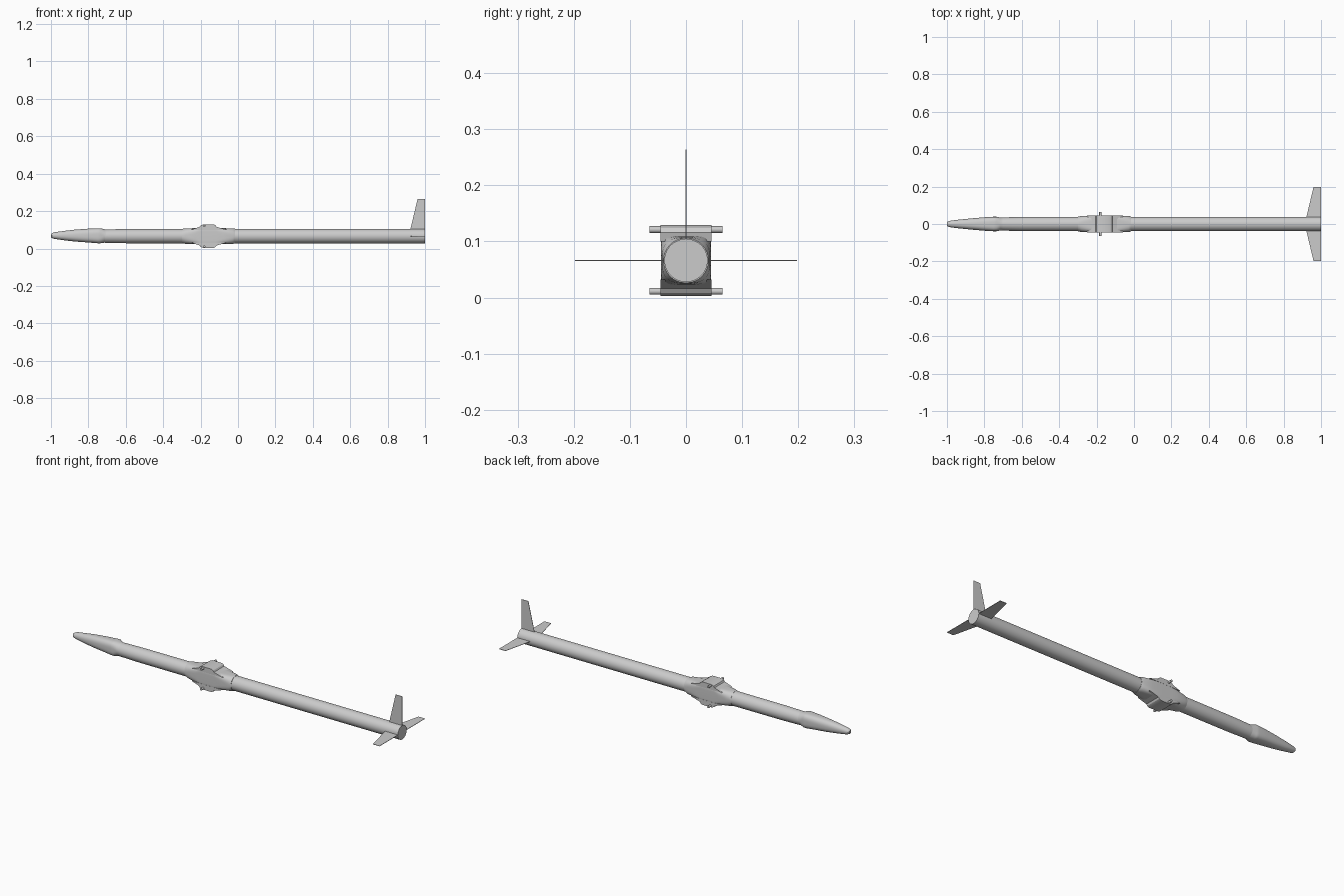
import bpy, bmesh, math
from mathutils import Matrix

if "Cube" in bpy.data.objects:
    bpy.data.objects.remove(bpy.data.objects["Cube"])

AXIS = 0.066
SIDES = 48


def finish(name, bm, angle=30):
    bmesh.ops.recalc_face_normals(bm, faces=bm.faces)
    me = bpy.data.meshes.new(name)
    bm.to_mesh(me)
    bm.free()
    ob = bpy.data.objects.new(name, me)
    bpy.context.collection.objects.link(ob)
    bpy.context.view_layer.objects.active = ob
    ob.select_set(True)
    bpy.ops.object.shade_smooth_by_angle(angle=math.radians(angle))
    ob.select_set(False)
    return ob


def loft(name, sections):
    """Skin superellipse sections (x, centre z, half width, half height, power)."""
    bm = bmesh.new()
    rings = []
    for x, zc, ry, rz, n in sections:
        ring = []
        for i in range(SIDES):
            a = 2 * math.pi * (i + 0.5) / SIDES
            c, s = math.cos(a), math.sin(a)
            y = math.copysign(abs(c) ** (2 / n), c) * ry
            z = math.copysign(abs(s) ** (2 / n), s) * rz
            ring.append(bm.verts.new((x, y, zc + z)))
        rings.append(ring)
    for r0, r1 in zip(rings, rings[1:]):
        for i in range(SIDES):
            j = (i + 1) % SIDES
            bm.faces.new((r0[i], r0[j], r1[j], r1[i]))
    bm.faces.new(rings[0])
    bm.faces.new(rings[-1])
    return finish(name, bm)


def plate(name, outline, thickness, flat=False):
    """Extrude an outline of (x, height) points evenly about the y = 0 plane."""
    bm = bmesh.new()
    h = thickness / 2
    face = bm.faces.new([bm.verts.new((x, -h, z)) for x, z in outline])
    ext = bmesh.ops.extrude_face_region(bm, geom=[face])
    verts = [v for v in ext["geom"] if isinstance(v, bmesh.types.BMVert)]
    bmesh.ops.translate(bm, verts=verts, vec=(0, thickness, 0))
    return finish(name, bm)


# Nose fairing: blunt tip, swelling, then a short shoulder
loft("nose", [
    (-1.0, 0.069, 0.008, 0.008, 2), (-0.995, 0.069, 0.014, 0.013, 2),
    (-0.98, 0.069, 0.018, 0.018, 2), (-0.93, 0.069, 0.024, 0.025, 2.2),
    (-0.87, 0.069, 0.030, 0.032, 2.4), (-0.80, 0.069, 0.036, 0.037, 2.7),
    (-0.75, 0.068, 0.039, 0.040, 3), (-0.735, 0.068, 0.039, 0.040, 3),
    (-0.715, 0.067, 0.035, 0.036, 2), (-0.70, 0.066, 0.035, 0.036, 2)])

# Front tube and tail boom
loft("front_tube", [(-0.71, AXIS, 0.035, 0.036, 2), (-0.60, AXIS, 0.038, 0.038, 2),
                    (-0.27, AXIS, 0.0385, 0.0385, 2)])
loft("tail_boom", [(-0.05, AXIS, 0.0385, 0.0385, 2), (1.0, AXIS, 0.0385, 0.0385, 2)])

# Square centre body blending to round at both ends
loft("centre_body", [
    (-0.30, AXIS, 0.039, 0.039, 2), (-0.28, AXIS, 0.043, 0.041, 2.6),
    (-0.23, AXIS, 0.045, 0.043, 4.5), (-0.20, AXIS, 0.045, 0.044, 9),
    (-0.12, AXIS, 0.045, 0.044, 9), (-0.08, AXIS, 0.045, 0.043, 4.5),
    (-0.03, AXIS, 0.043, 0.041, 2.8), (-0.015, AXIS, 0.040, 0.040, 2)])

# Wing saddles with hinge pins, above and below
for tag, side in (("top", 1), ("bottom", -1)):
    outline = [(-0.25, 0.034), (-0.205, 0.050), (-0.20, 0.058), (-0.185, 0.063),
               (-0.13, 0.063), (-0.12, 0.058), (-0.115, 0.050), (-0.06, 0.034)]
    plate(tag + "_saddle", [(x, AXIS + side * h) for x, h in outline], 0.09)
    bm = bmesh.new()
    rot = Matrix.Translation((-0.18, 0, AXIS + side * 0.055)) @ Matrix.Rotation(math.pi / 2, 4, 'X')
    bmesh.ops.create_cone(bm, cap_ends=True, segments=20, radius1=0.006,
                          radius2=0.006, depth=0.13, matrix=rot)
    finish(tag + "_pin", bm)

# Three tail fins: left, upright, right
for name, angle in (("upright_fin", 0), ("left_fin", 90), ("right_fin", -90)):
    fin = plate(name, [(0.92, 0.03), (1.0, 0.03), (1.0, 0.198), (0.96, 0.198)], 0.002)
    fin.location.z = AXIS
    fin.rotation_euler.x = math.radians(angle)
